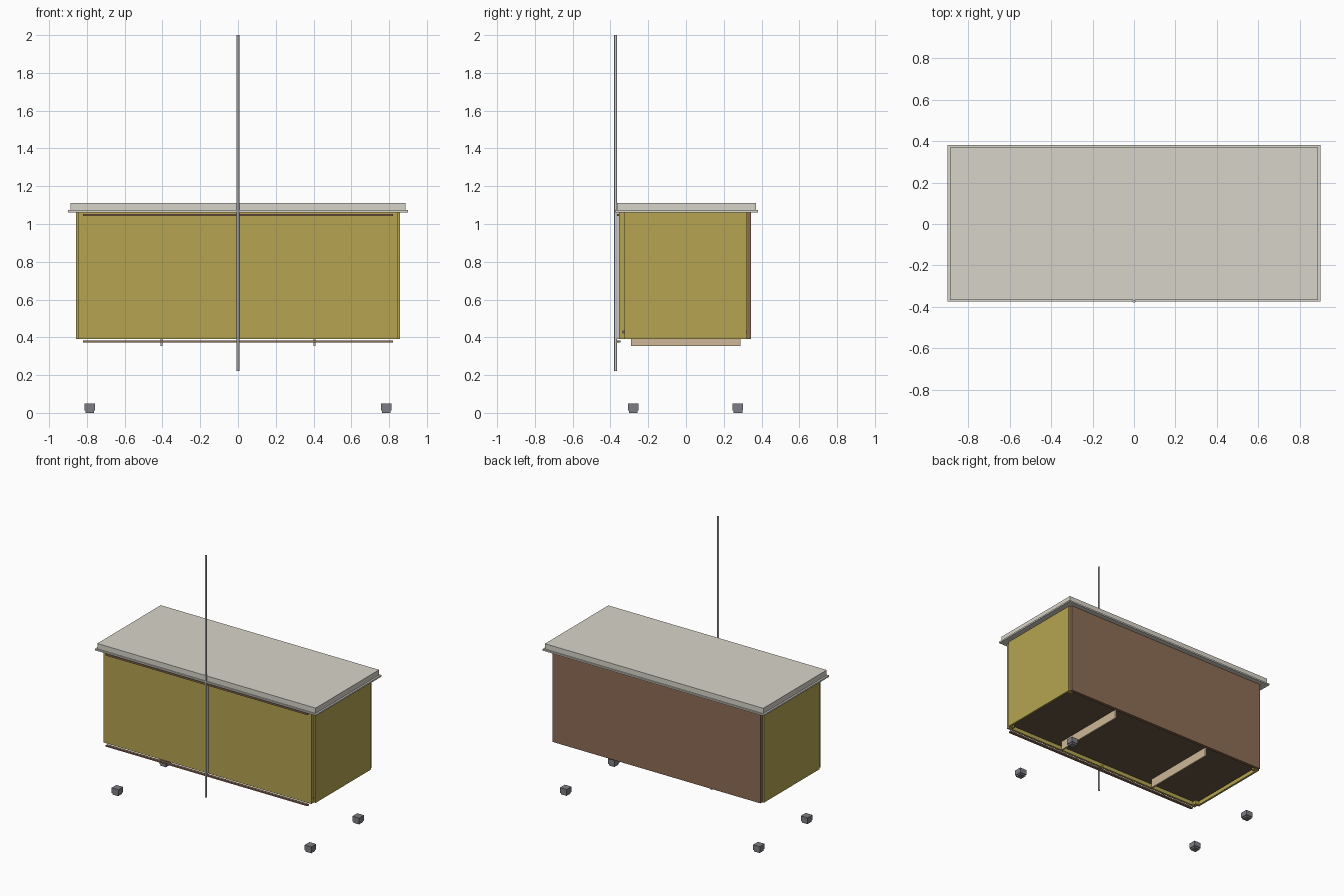
import bpy

if "Cube" in bpy.data.objects:
    bpy.data.objects.remove(bpy.data.objects["Cube"])


def colour(name, r, g, b):
    m = bpy.data.materials.new(name)
    m.diffuse_color = [((c / 255) ** 2.2) for c in (r, g, b)] + [1]
    m.use_nodes = True
    m.node_tree.nodes["Principled BSDF"].inputs["Base Color"].default_value = m.diffuse_color
    return m


ochre = colour("ochre", 180, 163, 82)
brown = colour("brown", 140, 108, 86)
cream = colour("cream", 214, 211, 200)
timber = colour("timber", 205, 182, 150)
dark = colour("dark_brown", 105, 88, 72)
rubber = colour("rubber", 125, 125, 132)


def box(name, x, y, z, mat):
    """Box from (min, max) pairs."""
    bpy.ops.mesh.primitive_cube_add(size=1, location=[(a + b) / 2 for a, b in (x, y, z)])
    o = bpy.context.object
    o.name = name
    o.scale = [b - a for a, b in (x, y, z)]
    bpy.ops.object.transform_apply(location=False, rotation=False, scale=True)
    if mat:
        o.data.materials.append(mat)
    return o


def rod(name, r, z0, z1, y):
    bpy.ops.mesh.primitive_cylinder_add(vertices=16, radius=r, depth=z1 - z0,
                                        location=(0, y, (z0 + z1) / 2))
    o = bpy.context.object
    o.name = name
    bpy.ops.object.shade_smooth_by_angle()


# Lid with a slightly wider flange
box("lid", (-0.887, 0.887), (-0.366, 0.37), (1.073, 1.112), cream)
box("lid_flange", (-0.9, 0.9), (-0.375, 0.38), (1.062, 1.073), cream)

# Cabinet walls and floor
Z = (0.392, 1.062)
box("back_panel", (-0.845, 0.845), (0.322, 0.343), Z, brown)
box("floor", (-0.845, 0.845), (-0.338, 0.322), (0.42, 0.435), dark)
for s, side in ((-1, "left"), (1, "right")):
    def span(a, b):
        return tuple(sorted((s * a, s * b)))
    box(side + "_wall", span(0.843, 0.858), (-0.325, 0.32), Z, ochre)
    box(side + "_front_door", span(0.003, 0.845), (-0.355, -0.338), Z, ochre)
    box(side + "_front_post", span(0.815, 0.844), (-0.339, -0.31), Z, ochre)
    box(side + "_back_post", span(0.815, 0.844), (0.292, 0.323), Z, ochre)
    # Slat under the floor
    box(side + "_floor_slat", span(0.399, 0.411), (-0.29, 0.288), (0.355, 0.421), timber)
    # Feet: pad on a smaller base
    for y, end in ((-0.28, "front"), (0.275, "back")):
        box(f"{side}_{end}_foot", span(0.757, 0.812), (y - 0.028, y + 0.028), (0.012, 0.05), rubber)
        box(f"{side}_{end}_foot_base", span(0.762, 0.807), (y - 0.023, y + 0.023), (0, 0.012), rubber)

# Door rails
box("upper_rail", (-0.82, 0.82), (-0.366, -0.35), (1.042, 1.054), brown)
box("lower_rail", (-0.82, 0.82), (-0.366, -0.346), (0.373, 0.383), brown)

# Centre strip and long pole in front of it
box("centre_strip", (-0.007, 0.007), (-0.368, -0.353), Z, None)
rod("lower_pole", 0.007, 0.222, 1.1, -0.373)
rod("upper_pole", 0.007, 1.1, 2.0, -0.373)
